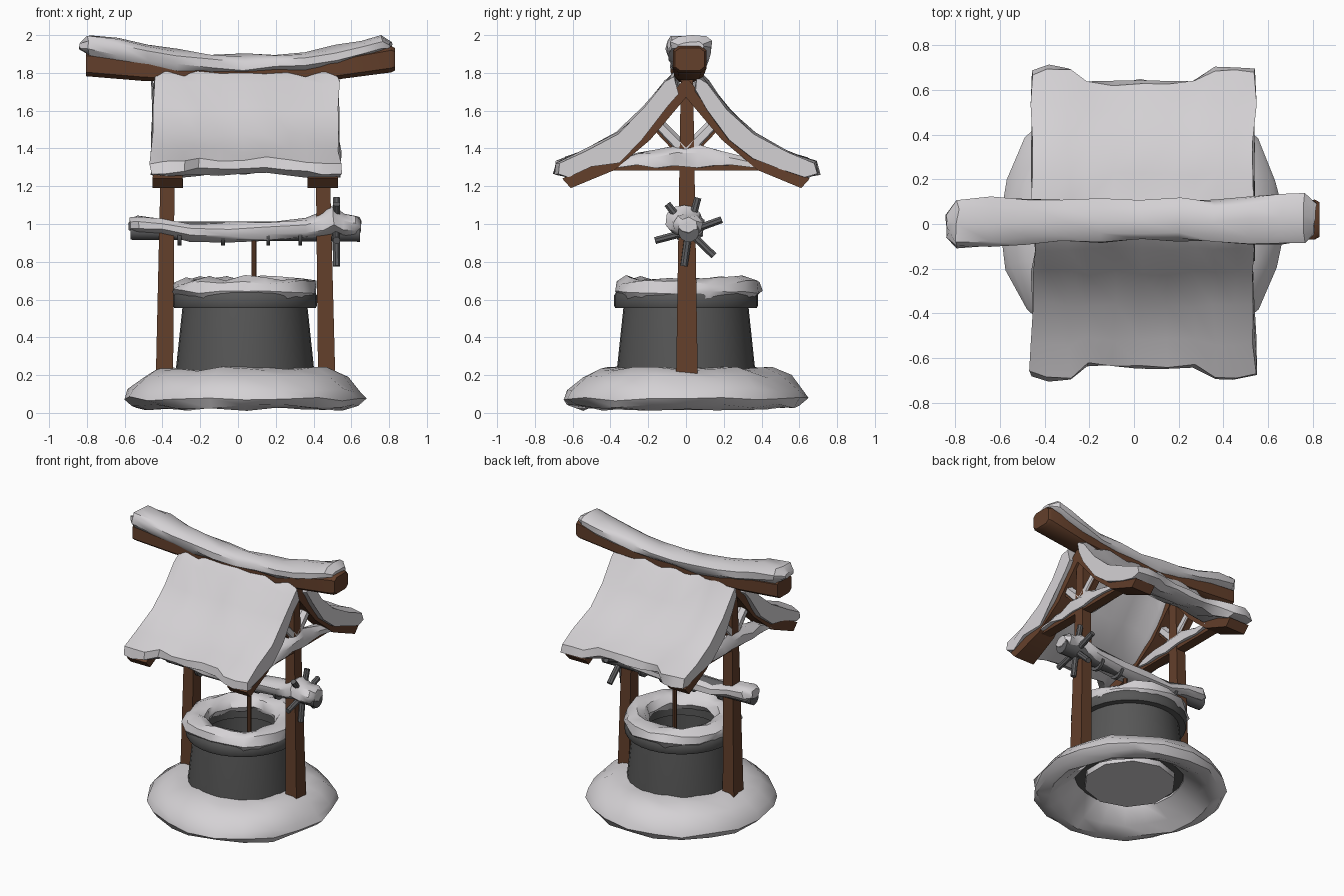
import bpy, bmesh, math, random
from mathutils import Vector as V
random.seed(4)


def material(name, col):
    m = bpy.data.materials.new(name)
    m.diffuse_color = (*col, 1)
    return m


SNOW = material("snow", (0.66, 0.64, 0.66))
WOOD = material("wood", (0.125, 0.05, 0.024))
STONE = material("stone", (0.095, 0.095, 0.095))
IRON = material("iron", (0.12, 0.12, 0.125))


def loft(name, rings, mat, closed=False, jitter=0.0):
    """Skin a list of equal rings; closed joins the last ring to the first."""
    bm = bmesh.new()
    j = lambda: random.uniform(-jitter, jitter)
    vs = [[bm.verts.new(V(p) + V((j(), j(), j()))) for p in r] for r in rings]
    n, k = len(vs[0]), len(vs)
    for a in range(k if closed else k - 1):
        r, q = vs[a], vs[(a + 1) % k]
        for i in range(n):
            bm.faces.new((r[i], r[(i + 1) % n], q[(i + 1) % n], q[i]))
    if not closed:
        bm.faces.new(vs[0])
        bm.faces.new(vs[-1])
    bmesh.ops.recalc_face_normals(bm, faces=bm.faces)
    me = bpy.data.meshes.new(name)
    bm.to_mesh(me)
    bm.free()
    me.materials.append(mat)
    ob = bpy.data.objects.new(name, me)
    bpy.context.collection.objects.link(ob)
    return ob


def revolve(name, profile, mat, n, jitter=0.0, cx=0.037):
    rings = []
    for i in range(n):
        a = 2 * math.pi * i / n
        s = 1 + random.uniform(-jitter, jitter) * 1.5
        rings.append([(cx + r * s * math.cos(a), r * s * math.sin(a), z) for r, z in profile])
    return loft(name, rings, mat, True, jitter)


def bar(name, p0, p1, w0, w1, mat, n=8, flat=1.0):
    """Tapered prism between two points; flat scales the second section axis."""
    p0, p1 = V(p0), V(p1)
    q = (p1 - p0).to_track_quat('Z', 'Y')
    off = math.pi / n
    f = 1 / math.cos(off) if n == 4 else 1
    ring = lambda p, w: [p + q @ V((w * f * math.cos(off + 2 * math.pi * i / n),
                                    w * f * flat * math.sin(off + 2 * math.pi * i / n), 0))
                         for i in range(n)]
    return loft(name, [ring(p0, w0), ring(p1, w1)], mat)


def log_rings(sections, n, power=1.0):
    """Rings across x from (x, y centre, half y, z low, z high); power < 1 squares them."""
    rings = []
    for x, yc, hy, z0, z1 in sections:
        ring = []
        for i in range(n):
            a = 2 * math.pi * (i + 0.5) / n
            c, s = math.cos(a), math.sin(a)
            ring.append((x, yc + hy * math.copysign(abs(c) ** power, c),
                         (z0 + z1) / 2 + (z1 - z0) / 2 * math.copysign(abs(s) ** power, s)))
        rings.append(ring)
    return rings


# Snow mound with a hollow underside
revolve("ground_snow", [(0.34, 0.235), (0.45, 0.232), (0.55, 0.19), (0.625, 0.12), (0.64, 0.075),
                        (0.61, 0.035), (0.54, 0.02), (0.47, 0.06), (0.36, 0.15)], SNOW, 20, 0.012)

# Stone well wall and rim, snow at the bottom and on the rim
revolve("well_wall", [(0.368, 0.16), (0.365, 0.24), (0.33, 0.57), (0.26, 0.57), (0.27, 0.16)], STONE, 32)
revolve("well_rim", [(0.375, 0.555), (0.382, 0.57), (0.382, 0.62), (0.365, 0.645),
                     (0.25, 0.645), (0.25, 0.555)], STONE, 32)
bar("well_bottom_snow", (0.037, 0, 0.12), (0.037, 0, 0.2), 0.31, 0.31, SNOW, 10)
revolve("rim_snow", [(0.37, 0.605), (0.395, 0.645), (0.378, 0.69), (0.31, 0.715), (0.25, 0.695),
                     (0.225, 0.65), (0.245, 0.61), (0.3, 0.62)], SNOW, 20, 0.015)

# Two roof frames: post, rafters, tie beam, braces and the snow lying on them
for side, xb, xt in (("left", -0.39, -0.365), ("right", 0.47, 0.44)):
    xm = xb + (xt - xb) * 0.7
    loft(side + "_post", [[(x + sx * w, 0.005 + sy * d, z) for sx, sy in ((-1, -1), (1, -1), (1, 1), (-1, 1))]
                          for x, w, d, z in ((xb, 0.046, 0.058, 0.15), (xt, 0.033, 0.032, 1.8))], WOOD)
    for s, face in ((-1, "front"), (1, "back")):
        tag = f"{side}_{face}_"
        path = (((0, 1.78), (0, 1.67), 0.045), ((0.22, 1.52), (0.19, 1.445), 0.05),
                ((0.41, 1.37), (0.38, 1.285), 0.065), ((0.655, 1.24), (0.61, 1.19), 0.08))
        loft(tag + "rafter", [[(xm - w, s * o[0], o[1]), (xm + w, s * o[0], o[1]),
                               (xm + w, s * i[0], i[1]), (xm - w, s * i[0], i[1])]
                              for o, i, w in path], WOOD)
        bar(tag + "brace", (xm, s * 0.01, 1.36), (xm, s * 0.18, 1.54), 0.022, 0.022, WOOD, 4)
        bar(tag + "brace_snow", (xm, s * 0.01, 1.385), (xm, s * 0.18, 1.56), 0.04, 0.034, SNOW, 6)
    bar(side + "_tie_beam", (xm, -0.42, 1.3), (xm, 0.42, 1.3), 0.035, 0.035, WOOD, 4, 0.45)
    tie = []
    for y, h in ((-0.37, 0.03), (-0.26, 0.065), (-0.16, 0.08), (-0.06, 0.11),
                 (0.06, 0.11), (0.16, 0.085), (0.26, 0.06), (0.37, 0.03)):
        tie.append([(xm + dx, y, 1.305 + h * t) for dx, t in
                    ((-0.055, 0), (-0.055, 0.6), (-0.025, 1), (0.025, 1), (0.055, 0.6), (0.055, 0))])
    loft(side + "_tie_snow", tie, SNOW, jitter=0.01)

# Snow covered roof slopes, overhanging further and hanging lower at the rafters
profile = [(0.06, 1.80), (0.11, 1.75), (0.22, 1.61), (0.36, 1.475), (0.52, 1.385), (0.64, 1.325),
           (0.655, 1.27), (0.60, 1.25), (0.50, 1.295), (0.36, 1.37), (0.22, 1.50), (0.10, 1.65), (0.04, 1.73)]
sag = {8: 0.0, 9: 0.035, 10: 0.045, 11: 0.035, 12: 0.03}
columns = ((-0.46, 0.025), (-0.38, 0.045), (-0.29, 0.045), (-0.21, -0.01), (-0.09, -0.015), (0.03, -0.01),
           (0.15, -0.005), (0.27, -0.01), (0.36, 0.045), (0.45, 0.045), (0.545, 0.03))
for s, face in ((-1, "front"), (1, "back")):
    rings = []
    for c, (x, e) in enumerate(columns):
        ring = []
        for i, (y, z) in enumerate(profile):
            tip = max(0, (y - 0.45) / 0.2)
            end = -0.01 * (1 - tip) if x > 0.5 else 0.01 * (1 - tip) if x < -0.4 else 0
            drop = -0.02 * tip if e < 0 else sag.get(i, 0)
            if i == 0:
                drop += 0.012 * (-1) ** c
            ring.append((x + end, s * (y + e * tip), z - drop))
        rings.append(ring)
    loft(face + "_roof_snow", rings, SNOW, jitter=0.012)

# Curved ridge beam and its snow
loft("ridge_beam", log_rings([(-0.805, 0, 0.085, 1.78, 1.915), (-0.5, 0.01, 0.08, 1.755, 1.885),
                              (-0.2, 0.012, 0.07, 1.75, 1.84), (0.2, 0.015, 0.07, 1.75, 1.84),
                              (0.5, 0.015, 0.08, 1.76, 1.885), (0.81, 0.02, 0.092, 1.80, 1.945),
                              (0.83, 0.02, 0.08, 1.81, 1.935)], 8, 0.45), WOOD)
loft("ridge_snow", log_rings([(-0.835, -0.01, 0.05, 1.92, 1.96), (-0.79, 0.0, 0.11, 1.89, 2.0),
                              (-0.64, 0.005, 0.115, 1.865, 1.985), (-0.48, 0.01, 0.1, 1.83, 1.945),
                              (-0.32, 0.01, 0.095, 1.805, 1.92), (-0.15, 0.015, 0.095, 1.795, 1.90),
                              (0.03, 0.015, 0.09, 1.79, 1.895), (0.2, 0.02, 0.095, 1.80, 1.90),
                              (0.36, 0.01, 0.095, 1.81, 1.915), (0.52, 0.02, 0.11, 1.84, 1.94),
                              (0.66, 0.025, 0.115, 1.88, 1.965), (0.76, 0.03, 0.115, 1.91, 1.995),
                              (0.81, 0.03, 0.07, 1.92, 1.965)], 10, 0.75), SNOW, jitter=0.009)

# Winding roller with snow, iron rings and a spoked turning wheel
bar("roller", (-0.57, 0.015, 0.965), (0.645, 0.015, 0.96), 0.05, 0.056, IRON, 12)
loft("roller_snow", log_rings([(-0.575, 0.01, 0.05, 0.96, 1.03), (-0.53, 0.01, 0.085, 0.95, 1.045),
                               (-0.4, 0.01, 0.08, 0.94, 1.03), (-0.25, 0.01, 0.075, 0.905, 1.005),
                               (-0.05, 0.01, 0.075, 0.905, 1.005), (0.15, 0.01, 0.075, 0.91, 1.01),
                               (0.36, 0.01, 0.075, 0.92, 1.025), (0.45, 0.0, 0.09, 0.93, 1.06),
                               (0.51, -0.015, 0.09, 0.945, 1.1), (0.56, 0.0, 0.08, 0.93, 1.05),
                               (0.62, 0.01, 0.08, 0.93, 1.045), (0.65, 0.01, 0.05, 0.96, 1.03)], 10, 0.8),
     SNOW, jitter=0.008)
for i, x in enumerate((-0.31, -0.08, 0.16, 0.33)):
    bar(f"roller_ring_{i}", (x - 0.01, 0.012, 0.95), (x + 0.01, 0.012, 0.95), 0.066, 0.066, IRON, 12)
for i, deg in enumerate((20, 75, 128, 195, 262, 316)):
    a = math.radians(deg)
    bar(f"wheel_spoke_{i}", (0.52, 0.015, 0.96),
        (0.522, 0.015 + 0.185 * math.cos(a), 0.96 + 0.185 * math.sin(a)), 0.021, 0.02, IRON, 8)

# Rope hanging into the well
bar("rope", (0.085, 0.01, 0.3), (0.085, 0.01, 0.95), 0.015, 0.015, WOOD, 8)

# Smooth shading with sharp edges kept
bpy.ops.object.select_all(action='SELECT')
bpy.context.view_layer.objects.active = bpy.data.objects["rope"]
bpy.ops.object.shade_smooth_by_angle(angle=math.radians(38))
